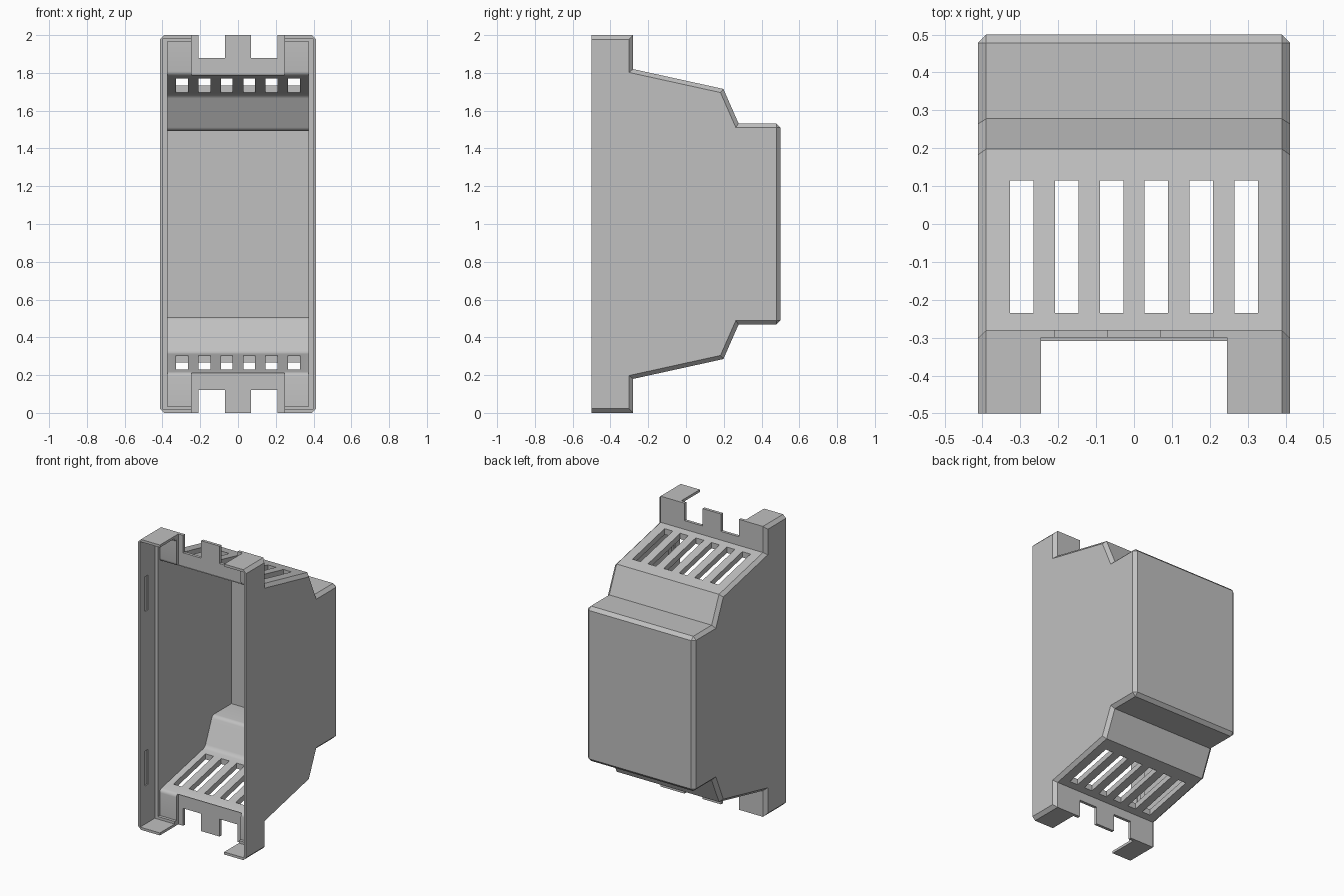
import bpy, bmesh

if "Cube" in bpy.data.objects:
    bpy.data.objects.remove(bpy.data.objects["Cube"], do_unlink=True)

# One light grey plastic
grey = bpy.data.materials.new("grey_plastic")
grey.use_nodes = True
colour = (0.53, 0.53, 0.53, 1)
grey.diffuse_color = colour
grey.node_tree.nodes["Principled BSDF"].inputs["Base Color"].default_value = colour


def make_object(name, bm):
    bmesh.ops.recalc_face_normals(bm, faces=bm.faces)
    mesh = bpy.data.meshes.new(name)
    bm.to_mesh(mesh)
    bm.free()
    mesh.materials.append(grey)
    obj = bpy.data.objects.new(name, mesh)
    bpy.context.collection.objects.link(obj)
    return obj


def prism(half, half_width):
    """Extrude an upper (y, z) half profile, mirrored about z = 1, along x."""
    points = half + [(y, 2 - z) for y, z in reversed(half)]
    bm = bmesh.new()
    face = bm.faces.new([bm.verts.new((-half_width, y, z)) for y, z in points])
    out = bmesh.ops.extrude_face_region(bm, geom=[face])
    for item in out["geom"]:
        if isinstance(item, bmesh.types.BMVert):
            item.co.x = half_width
    bmesh.ops.recalc_face_normals(bm, faces=bm.faces)
    return bm


def along_x(edge):
    a, b = edge.verts
    return abs(a.co.x - b.co.x) > 0.1


def cut(target, x, y, z):
    """Cut a box given by its x, y and z ranges."""
    bm = bmesh.new()
    bmesh.ops.create_cube(bm, size=1)
    for v in bm.verts:
        v.co = [(r[0] + r[1]) / 2 + c * (r[1] - r[0]) for r, c in zip((x, y, z), v.co)]
    subtract(target, make_object("box_cutter", bm))


def subtract(target, cutter):
    cutter.hide_render = True
    mod = target.modifiers.new("cut", "BOOLEAN")
    mod.operation, mod.solver, mod.object = "DIFFERENCE", "EXACT", cutter
    bpy.context.view_layer.objects.active = target
    bpy.ops.object.modifier_apply(modifier=mod.name)
    bpy.data.objects.remove(cutter, do_unlink=True)


# Outer body with chamfered side outlines and back face
body = prism([(-.5, 2), (-.28, 2), (-.28, 1.82), (.198, 1.715), (.278, 1.533), (.5, 1.533)], .412)
edges = [e for e in body.edges
         if (not along_x(e) and not all(v.co.y < -.49 for v in e.verts))
         or (along_x(e) and e.verts[0].co.y > .49)]
bmesh.ops.bevel(body, geom=edges, offset=.022, segments=1, affect="EDGES")
housing = make_object("housing", body)

# Hollow interior with rounded bends
cavity = prism([(-.6, 1.965), (-.32, 1.965), (-.32, 1.788), (.172, 1.683), (.253, 1.493), (.46, 1.493)], .372)
bends = [e for e in cavity.edges
         if along_x(e) and -.4 < e.verts[0].co.y < .4 and abs(e.verts[0].co.z - 1) < .9]
bmesh.ops.bevel(cavity, geom=bends, offset=.02, segments=4, profile=.5, affect="EDGES")
subtract(housing, make_object("cavity_cutter", cavity))

# Wider rim around the open front
cut(housing, (-.396, .396), (-.6, -.34), (.017, 1.983))

# Ventilation slots through both sloped walls
for i in range(6):
    x = (i - 2.5) * .1185
    cut(housing, (x - .031, x + .031), (-.235, .115), (-.1, 2.1))

for z0, z1, n0, n1 in ((1.788, 2.1, 1.88, 2.1), (-.1, .212, -.1, .12)):
    # Gap between the corner hooks, then the notches beside the middle tab
    cut(housing, (-.245, .245), (-.6, -.3), (z0, z1))
    for s in (-1, 1):
        cut(housing, sorted((s * .07, s * .208)), (-.4, -.2), (n0, n1))

# Shallow snap grooves inside the rim
for s in (-1, 1):
    for z in (.4, 1.6):
        cut(housing, sorted((s * .38, s * .404)), (-.445, -.415), (z - .12, z + .12))

housing.select_set(True)
bpy.context.view_layer.objects.active = housing
bpy.ops.object.shade_smooth_by_angle()
